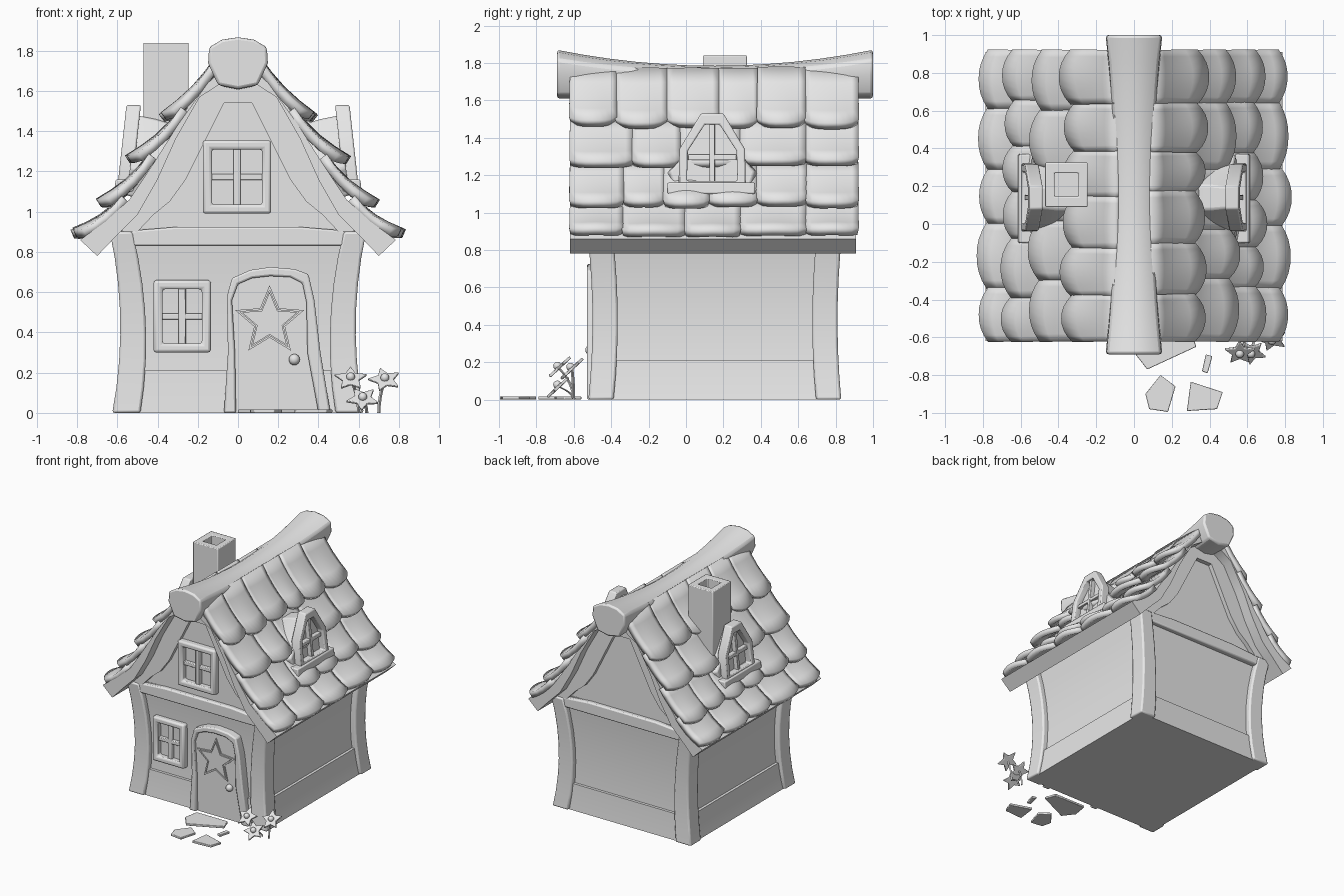
import bpy, bmesh, math, random
from mathutils import Matrix, Vector

random.seed(4)
if "Cube" in bpy.data.objects:
    bpy.data.objects.remove(bpy.data.objects["Cube"])

grey = bpy.data.materials.new("light grey")
grey.use_nodes = True
grey.diffuse_color = (0.8, 0.8, 0.8, 1)
grey.node_tree.nodes["Principled BSDF"].inputs["Base Color"].default_value = (0.8, 0.8, 0.8, 1)


def build(name, verts, faces, bevel=0, solid=0):
    me = bpy.data.meshes.new(name)
    me.from_pydata([tuple(v) for v in verts], [], faces)
    bm = bmesh.new()
    bm.from_mesh(me)
    bmesh.ops.recalc_face_normals(bm, faces=bm.faces)
    bm.to_mesh(me)
    bm.free()
    me.materials.append(grey)
    ob = bpy.data.objects.new(name, me)
    bpy.context.collection.objects.link(ob)
    if solid:
        m = ob.modifiers.new("thickness", "SOLIDIFY")
        m.thickness, m.offset = solid, 0
    if bevel:
        m = ob.modifiers.new("soft_edges", "BEVEL")
        m.width, m.segments = bevel, 2
    bpy.ops.object.select_all(action="DESELECT")
    ob.select_set(True)
    bpy.context.view_layer.objects.active = ob
    bpy.ops.object.shade_smooth_by_angle(angle=math.radians(40))
    return ob


def loft(name, rings, bevel=0):
    """Closed skin through equal rings of points, capped at both ends."""
    n, k = len(rings[0]), len(rings)
    faces = [(r * n + i, r * n + (i + 1) % n, (r + 1) * n + (i + 1) % n, (r + 1) * n + i)
             for r in range(k - 1) for i in range(n)]
    faces += [tuple(range(n)), tuple(range((k - 1) * n, k * n))]
    return build(name, [v for r in rings for v in r], faces, bevel)


# Placement of flat outlines: u, v in the plane and d as depth
def front(u, v, d): return (u, d, v)
def flat(u, v, d): return (u, v, d)
def side(s): return lambda u, v, d: (s * (d - 0.11 * (v - 1.1)), u, v)


def plate(name, pts, d0, d1, place=front, bevel=0):
    return loft(name, [[place(u, v, d) for u, v in pts] for d in (d0, d1)], bevel)


def frame(name, outer, inner, d0, d1, place=front, bevel=0):
    """Ring shaped border between two matching outlines."""
    n = len(outer)
    loops = [(outer, d0), (outer, d1), (inner, d1), (inner, d0)]
    verts = [place(u, v, d) for pts, d in loops for u, v in pts]
    faces = [(a * n + i, a * n + (i + 1) % n, (a + 1) % 4 * n + (i + 1) % n, (a + 1) % 4 * n + i)
             for a in range(4) for i in range(n)]
    return build(name, verts, faces, bevel)


def rect(u0, u1, v0, v1): return [(u0, v0), (u1, v0), (u1, v1), (u0, v1)]


def mirrored(half): return [(-x, z) for x, z in half] + [(x, z) for x, z in reversed(half)]


def star(cx, cz, r, ratio=0.45):
    return [(cx + (ratio if i % 2 else 1) * r * math.sin(i * math.pi / 5),
             cz + (ratio if i % 2 else 1) * r * math.cos(i * math.pi / 5)) for i in range(10)]


# Walls flare toward the foot and the eaves
def bounds(z, inset):
    t = ((z - 0.42) / 0.42) ** 2
    return 0.585 + 0.04 * t - inset, -0.5 - 0.022 * t + inset, 0.81 + 0.02 * t - inset


def wall(name, z0, z1, inset, bevel=0):
    rings = []
    for i in range(7):
        z = z0 + (z1 - z0) * i / 6
        x, f, b = bounds(z, inset)
        rings.append([(-x, f, z), (x, f, z), (x, b, z), (-x, b, z)])
    return loft(name, rings, bevel)


wall("walls", 0, 0.92, 0.045)
wall("foot_skirting", 0, 0.21, 0.022)
for sx in (-1, 1):
    for back in (0, 1):
        rings = []
        for i in range(8):
            z = 0.9 * i / 7
            x, f, b = bounds(z, 0)
            y, w = (b, -0.135) if back else (f, 0.135)
            xi = x - 0.14 + 0.03 * z
            rings.append([(sx * x, y, z), (sx * xi, y, z), (sx * xi, y + w, z), (sx * x, y + w, z)])
        loft(("back" if back else "front") + "_corner_post", rings, 0.012)

# Gables with cross beam and curved border
soffit = [(0.70, 0.78), (0.60, 0.885), (0.5, 0.985), (0.4, 1.16), (0.31, 1.36), (0.19, 1.57), (0.05, 1.66)]
top = [(0.785, 0.86), (0.66, 0.95), (0.54, 1.06), (0.42, 1.24), (0.3, 1.43), (0.15, 1.64), (0.05, 1.73)]
border = [(0.5, 0.9), (0.42, 0.985), (0.34, 1.05), (0.26, 1.16), (0.15, 1.38), (0.07, 1.54)]
plate("gable_wall", mirrored([(x + 0.02, z + 0.02) for x, z in soffit[1:]]), -0.485, 0.79)
for label, y0, y1 in (("front", -0.52, -0.4), ("back", 0.7, 0.825)):
    plate(label + "_cross_beam", mirrored([(0.6, 0.83), (0.6, 0.9), (0.3, 0.925)]), y0, y1, bevel=0.01)
    arch = mirrored([(x + 0.02, z + 0.02) for x, z in soffit[1:]])
    plate(label + "_gable_border", arch + list(reversed(mirrored(border))), y0, y1)

# Roof slab with overhang
plate("roof_slab", mirrored(top) + list(reversed(mirrored(soffit))), -0.62, 0.91)

# Shingle rows: upper edge, lower edge, number of shingles
rows = [((0.08, 1.76), (0.34, 1.455), 6), ((0.26, 1.5), (0.51, 1.245), 5),
        ((0.42, 1.27), (0.655, 1.03), 6), ((0.56, 1.06), (0.79, 0.875), 5)]
NU, NV = 8, 4
for sx in (-1, 1):
    for (x0, z0), (x1, z1), count in rows:
        verts, faces = [], []
        cuts = [-0.62 + 1.54 * i / count for i in range(count + 1)]
        for i in range(1, count):
            cuts[i] += random.uniform(-0.03, 0.03)
        out = Vector((z0 - z1, x1 - x0)).normalized()
        for ya, yb in zip(cuts, cuts[1:]):
            base, reach, lift = len(verts), random.uniform(0.98, 1.06), random.uniform(0, 0.012)
            for i in range(NU + 1):
                s = i / NU
                for j in range(NV + 1):
                    t = j / NV * reach * (1 - 0.13 * abs(2 * s - 1) ** 2.5)
                    h = lift + 0.025 * math.sin(math.pi * s) * t - 0.02 * math.sin(math.pi * t)
                    verts.append((sx * (x0 + (x1 - x0) * t + out[0] * h), ya + (yb - ya) * s,
                                  z0 + (z1 - z0) * t + out[1] * h))
            for i in range(NU):
                for j in range(NV):
                    a = base + i * (NV + 1) + j
                    faces.append((a, a + 1, a + NV + 2, a + NV + 1))
        build("roof_shingles", verts, faces, solid=0.045)

# Sagging ridge log
log = [(0, 0), (0.08, -0.012), (0.145, -0.05), (0.15, -0.13), (0.1, -0.24), (0, -0.26)]
section = log + [(-x, z) for x, z in log[-2:0:-1]]
rings = []
for i in range(13):
    y = -0.69 + 1.69 * i / 12
    q = ((y - 0.155) / 0.845) ** 2
    s, z = 0.7 + 0.3 * q, 1.785 + 0.085 * q
    rings.append([(x * s, y, z + dz * s) for x, dz in section])
loft("ridge_log", rings, 0.015)

# Chimney
frame("chimney", rect(-0.47, -0.245, 0.09, 0.325), rect(-0.42, -0.295, 0.145, 0.27), 1.2, 1.84, flat, 0.006)
plate("chimney_floor", rect(-0.43, -0.285, 0.135, 0.28), 1.2, 1.72, flat)

# Front windows
for name, u0, u1, v0, v1 in (("lower_window", -0.42, -0.135, 0.3, 0.66), ("upper_window", -0.175, 0.165, 0.99, 1.355)):
    y = -0.505 if v0 < 0.5 else -0.535
    outer = rect(u0, u1, v0, v1)
    inner = rect(u0 + 0.045, u1 - 0.045, v0 + 0.045, v1 - 0.045)
    frame(name + "_frame", outer, inner, y, y + 0.08, bevel=0.014)
    cu, cv = (u0 + u1) / 2, (v0 + v1) / 2
    plate(name + "_upright", rect(cu - 0.018, cu + 0.018, v0 + 0.03, v1 - 0.03), y + 0.02, y + 0.06, bevel=0.005)
    plate(name + "_crossbar", rect(u0 + 0.03, u1 - 0.03, cv - 0.015, cv + 0.015), y + 0.023, y + 0.06, bevel=0.005)

# Door with arched frame, star and knob
door_out = [(-0.07, 0), (-0.05, 0.3), (-0.055, 0.58), (-0.03, 0.67), (0.06, 0.71), (0.16, 0.725),
            (0.28, 0.715), (0.35, 0.69), (0.38, 0.56), (0.41, 0.3), (0.46, 0)]
door_in = [(-0.01, 0), (-0.015, 0.3), (-0.03, 0.56), (0.0, 0.64), (0.07, 0.67), (0.16, 0.68),
           (0.26, 0.675), (0.32, 0.645), (0.34, 0.55), (0.345, 0.3), (0.4, 0)]
plate("door_frame", door_out + door_in[::-1], -0.53, -0.44, bevel=0.01)
plate("door", door_in, -0.502, -0.45)
frame("door_star_border", star(0.157, 0.455, 0.18), star(0.157, 0.455, 0.155), -0.511, -0.49)
plate("door_star", star(0.157, 0.455, 0.145), -0.511, -0.49)


def ball(name, loc, r):
    bpy.ops.mesh.primitive_uv_sphere_add(segments=14, ring_count=8, radius=r, location=loc)
    ob = bpy.context.object
    ob.name = name
    ob.data.materials.append(grey)
    bpy.ops.object.shade_smooth()


ball("door_knob", (0.28, -0.51, 0.265), 0.028)

# Dormers on both roof slopes
C = 0.14
hood = [(0.25, 1.22), (0.2, 1.27), (0.13, 1.37), (0.06, 1.48)]
arch = [(0.18, 1.15), (0.175, 1.34), (0.06, 1.53)]
hole = [(0.135, 1.17), (0.13, 1.33), (0.04, 1.47)]
for sx in (-1, 1):
    shape = mirrored([(0.2, 1.08)] + hood)
    rings = []
    for x, drop, wide in ((0.55, 0, 0.9), (0.45, 0.02, 1.05), (0.32, 0.06, 1.1), (0.22, 0.12, 0.8)):
        rings.append([(sx * (x - 0.11 * (v - 1.1)), C + u * wide, v - drop) for u, v in shape])
    loft("dormer_hood", rings, 0.01)
    put = side(sx)
    outer, inner = [[(C + u, v) for u, v in mirrored(p)] for p in (arch, hole)]
    frame("dormer_frame", outer, inner, 0.53, 0.602, put, 0.008)
    plate("dormer_upright", rect(C - 0.014, C + 0.014, 1.16, 1.48), 0.54, 0.585, put, 0.004)
    plate("dormer_crossbar", rect(C - 0.13, C + 0.13, 1.28, 1.31), 0.54, 0.582, put, 0.004)
    plate("dormer_sill", rect(-0.1, 0.37, 1.1, 1.16), 0.52, 0.615, put, 0.008)

# Doorstep and paving stones
stones = {"doorstep": [(0.0, -0.68), (0.07, -0.77), (0.33, -0.65), (0.3, -0.56), (0.02, -0.56)],
          "round_stone": [(0.06, -0.9), (0.08, -0.98), (0.18, -0.995), (0.22, -0.86), (0.14, -0.8)],
          "wedge_stone": [(0.28, -0.99), (0.3, -0.835), (0.47, -0.89), (0.44, -0.98)],
          "small_stone": [(0.36, -0.78), (0.39, -0.79), (0.415, -0.7), (0.38, -0.69)]}
for name, pts in stones.items():
    plate(name, pts, 0, 0.018, flat, 0.004)

# Flowers: star head, round centre, bent stem
for x, y, z, foot in ((0.56, -0.68, 0.17, 0.6), (0.73, -0.61, 0.165, 0.7), (0.62, -0.68, 0.07, 0.64)):
    head = plate("flower_petals", star(0, 0, 0.085, 0.5), -0.008, 0.008, flat, 0.004)
    head.matrix_world = Matrix.Translation((x, y, z)) @ Matrix.Rotation(0.75, 4, "X") @ Matrix.Rotation(x * 9, 4, "Z")
    ball("flower_centre", (x, y - 0.008, z + 0.01), 0.022)
    rings = []
    for i in range(5):
        t = i / 4
        c = Vector((foot + (x - foot) * t * t, -0.6 + (y + 0.6) * t * t, z * t))
        rings.append([c + Vector((0.008 * math.cos(a), 0.008 * math.sin(a), 0)) for a in (0, 1.57, 3.14, 4.71)])
    loft("flower_stem", rings)
